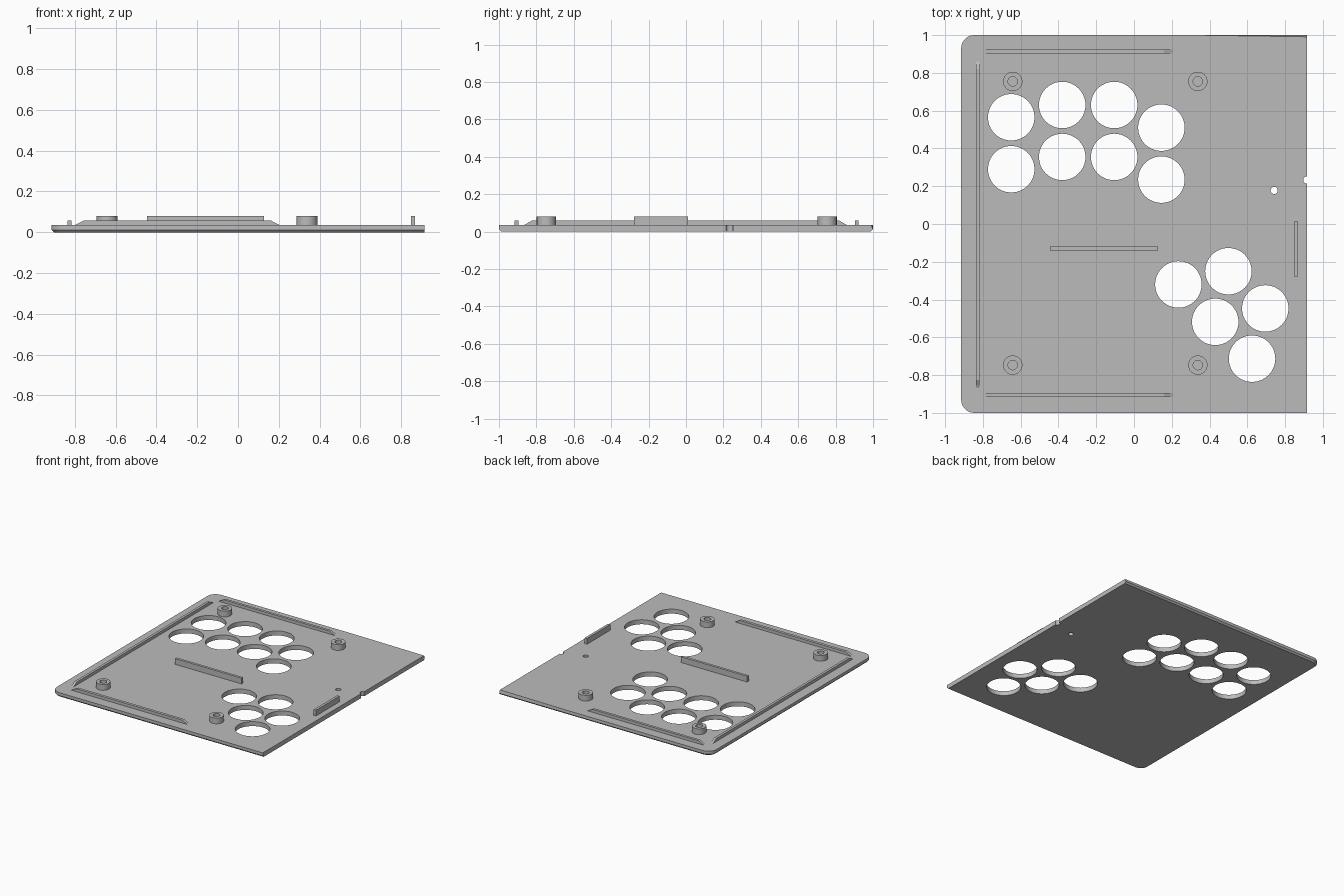
import bpy, bmesh
from math import sin, cos, pi

cube = bpy.data.objects.get("Cube")
if cube:
    bpy.data.objects.remove(cube, do_unlink=True)

grey = bpy.data.materials.new("plain grey")
grey.use_nodes = True
grey.diffuse_color = (0.5, 0.5, 0.5, 1)
grey.node_tree.nodes["Principled BSDF"].inputs["Base Color"].default_value = (0.5, 0.5, 0.5, 1)

HALF_X, HALF_Y, TOP = 0.915, 1.0, 0.035
RAIL_TOP, BAR_TOP = 0.058, 0.08


def finish(name, bm):
    bmesh.ops.recalc_face_normals(bm, faces=bm.faces)
    mesh = bpy.data.meshes.new(name)
    bm.to_mesh(mesh)
    bm.free()
    mesh.materials.append(grey)
    obj = bpy.data.objects.new(name, mesh)
    bpy.context.collection.objects.link(obj)
    return obj


def smooth(obj):
    bpy.ops.object.select_all(action='DESELECT')
    obj.select_set(True)
    bpy.context.view_layer.objects.active = obj
    bpy.ops.object.shade_smooth_by_angle()


def ring(bm, x, y, r, z, n):
    return [bm.verts.new((x + r * cos(2 * pi * i / n), y + r * sin(2 * pi * i / n), z))
            for i in range(n)]


def bridge(bm, a, b):
    for i in range(len(a)):
        j = (i + 1) % len(a)
        bm.faces.new((a[i], a[j], b[j], b[i]))


def bar(name, x0, x1, y0, y1, top, slope_x=0, slope_y=0):
    """Upright bar whose ends may slope inward towards the top."""
    bm = bmesh.new()
    rings = []
    for z, sx, sy in ((TOP - 0.005, 0, 0), (TOP, 0, 0), (top, slope_x, slope_y)):
        rings.append([bm.verts.new(p) for p in (
            (x0 + sx, y0 + sy, z), (x1 - sx, y0 + sy, z),
            (x1 - sx, y1 - sy, z), (x0 + sx, y1 - sy, z))])
    bridge(bm, rings[0], rings[1])
    bridge(bm, rings[1], rings[2])
    bm.faces.new(rings[0])
    bm.faces.new(rings[2])
    return finish(name, bm)


# Plate: rounded left corners, square right edge, chamfered underside
def outline(bm, z, inset, back_right):
    r, hx, hy = 0.07, HALF_X - inset, HALF_Y - inset
    r -= inset
    pts = [(HALF_X, -hy), (HALF_X, hy - back_right), (0.33, hy)]
    for cy, start in ((hy - r, pi / 2), (-hy + r, pi)):
        for i in range(9):
            a = start + i * pi / 16
            pts.append((-hx + r + r * cos(a), cy + r * sin(a)))
    return [bm.verts.new((x, y, z)) for x, y in pts]


bm = bmesh.new()
low = outline(bm, 0, 0.012, 0)
mid = outline(bm, 0.012, 0, 0)
high = outline(bm, TOP, 0, 0.009)
bridge(bm, low, mid)
bridge(bm, mid, high)
bm.faces.new(low)
bm.faces.new(high)
plate = finish("plate", bm)

# Button holes, small pin hole and edge notch
buttons = [(-0.65, 0.565), (-0.65, 0.29), (-0.38, 0.63), (-0.38, 0.355),
           (-0.105, 0.63), (-0.105, 0.355), (0.145, 0.51), (0.145, 0.235),
           (0.235, -0.32), (0.5, -0.25), (0.43, -0.518), (0.695, -0.447),
           (0.625, -0.713)]
holes = [(x, y, 0.123, 64) for x, y in buttons]
holes += [(0.742, 0.178, 0.019, 24), (0.915, 0.233, 0.019, 24)]
bm = bmesh.new()
for x, y, r, n in holes:
    a, b = ring(bm, x, y, r, -0.1, n), ring(bm, x, y, r, 0.2, n)
    bridge(bm, a, b)
    bm.faces.new(a)
    bm.faces.new(b)
cutter = finish("hole_cutter", bm)
cutter.hide_render = True

cut = plate.modifiers.new("holes", 'BOOLEAN')
cut.operation = 'DIFFERENCE'
cut.solver = 'EXACT'
cut.object = cutter
bpy.context.view_layer.objects.active = plate
bpy.ops.object.modifier_apply(modifier=cut.name)
bpy.data.objects.remove(cutter, do_unlink=True)
smooth(plate)

# Rails along three edges, with sloping ends
bar("left_rail", -0.837, -0.817, -0.865, 0.86, RAIL_TOP, slope_y=0.04)
bar("back_rail", -0.80, 0.205, 0.903, 0.923, RAIL_TOP, slope_x=0.045)
bar("front_rail", -0.80, 0.205, -0.917, -0.895, RAIL_TOP, slope_x=0.045)

# Upright ribs
bar("middle_rib", -0.445, 0.128, -0.14, -0.12, BAR_TOP)
bar("right_rib", 0.848, 0.868, -0.277, 0.012, BAR_TOP)

# Screw posts with blind bores
for side, x in (("left", -0.642), ("right", 0.338)):
    for end, y in (("back", 0.755), ("front", -0.747)):
        bm = bmesh.new()
        outer = [ring(bm, x, y, 0.051, z, 40) for z in (TOP - 0.005, BAR_TOP)]
        inner = [ring(bm, x, y, 0.025, z, 40) for z in (BAR_TOP, TOP + 0.001)]
        loops = outer + inner
        for a, b in zip(loops, loops[1:]):
            bridge(bm, a, b)
        bm.faces.new(loops[0])
        bm.faces.new(loops[-1])
        smooth(finish(f"{end}_{side}_screw_post", bm))
